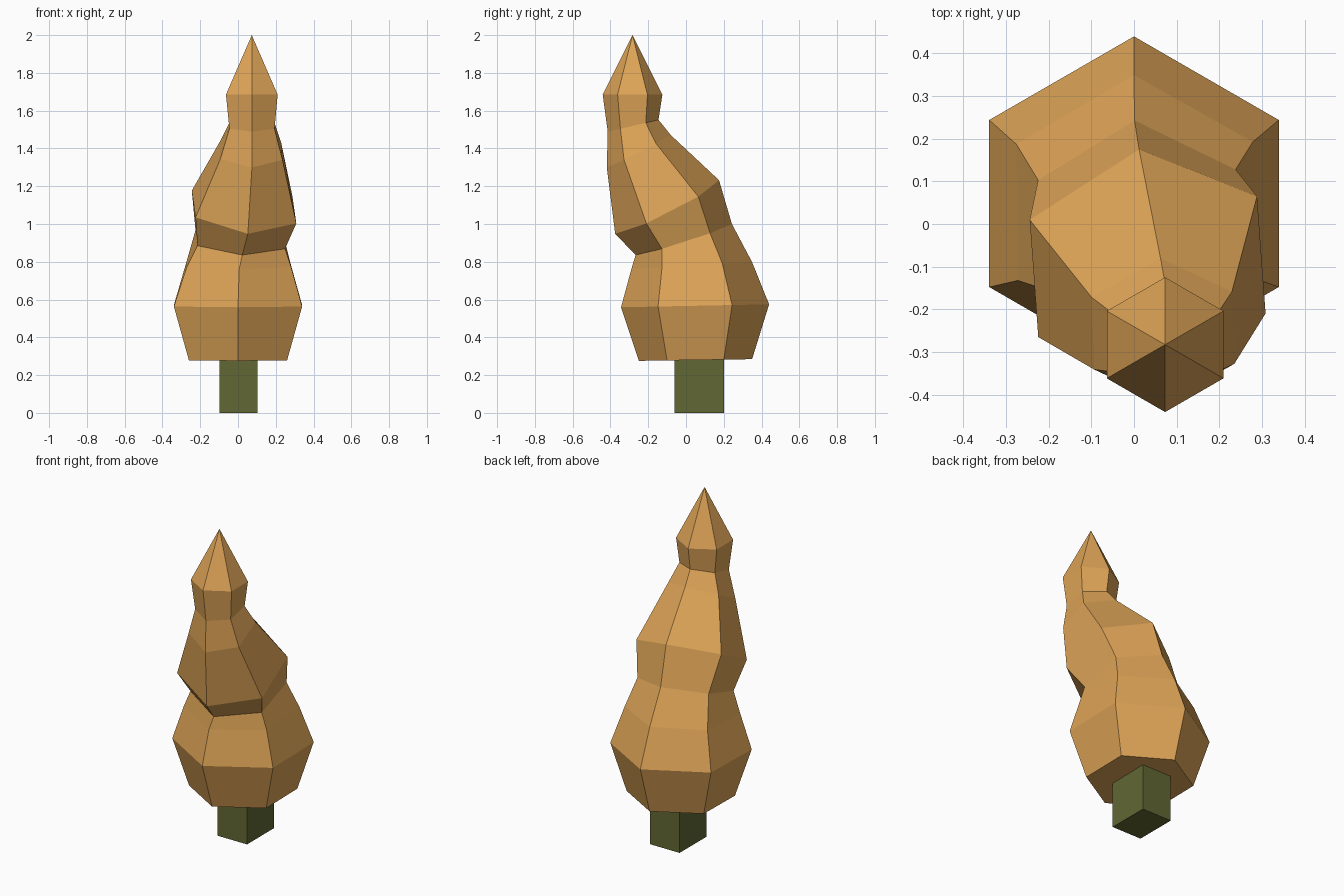
import bpy
import bmesh
from math import pi
from mathutils import Matrix, Vector

default_cube = bpy.data.objects.get("Cube")
if default_cube:
    bpy.data.objects.remove(default_cube, do_unlink=True)


def make_material(name, colour):
    material = bpy.data.materials.new(name)
    material.use_nodes = True
    material.diffuse_color = colour
    material.node_tree.nodes["Principled BSDF"].inputs["Base Color"].default_value = colour
    return material


def make_object(name, bm, material):
    bmesh.ops.recalc_face_normals(bm, faces=bm.faces)
    mesh = bpy.data.meshes.new(name)
    bm.to_mesh(mesh)
    bm.free()
    mesh.materials.append(material)
    obj = bpy.data.objects.new(name, mesh)
    bpy.context.collection.objects.link(obj)
    return obj


def add_ring(bm, centre, radius, tilt, roll, twist, sides=6):
    """Regular polygon with one corner at the back, leaned and twisted in place."""
    lean = Matrix.Rotation(tilt, 3, "X") @ Matrix.Rotation(roll, 3, "Y")
    ring = []
    for i in range(sides):
        turn = Matrix.Rotation(twist + i * 2 * pi / sides, 3, "Z")
        ring.append(bm.verts.new(Vector(centre) + lean @ turn @ Vector((0, radius, 0))))
    return ring


orange_brown = make_material("autumn_orange", (0.73, 0.371, 0.095, 1))
olive = make_material("olive_green", (0.122, 0.136, 0.034, 1))

# Crooked crown: centre, radius, tilt, roll and twist of each ring, bottom to top
crown_rings = [
    ((0, 0.05, 0.28), 0.3, 0.015, 0, 0),
    ((0, 0.048, 0.567), 0.392, 0.02, 0, 0),
    ((0.003, 0.03, 0.78), 0.32, 0.06, 0, 0.01),
    ((0.012, -0.012, 0.918), 0.268, 0.31, 0.05, 0.04),
    ((0.032, -0.1, 1.09), 0.31, 0.47, 0.1, 0.065),
    ((0.068, -0.25, 1.385), 0.19, 0.47, 0.03, 0.03),
    ((0.074, -0.28, 1.52), 0.138, 0.23, 0, 0),
    ((0.073, -0.283, 1.685), 0.158, 0, 0, 0),
]
crown = bmesh.new()
rings = [add_ring(crown, *ring) for ring in crown_rings]
crown.faces.new(rings[0])
for lower, upper in zip(rings, rings[1:]):
    for i in range(len(lower)):
        j = (i + 1) % len(lower)
        crown.faces.new((lower[i], lower[j], upper[j], upper[i]))

# Pointed tip
tip = crown.verts.new((0.073, -0.283, 2))
for i, corner in enumerate(rings[-1]):
    crown.faces.new((corner, rings[-1][(i + 1) % len(rings[-1])], tip))
make_object("tree_crown", crown, orange_brown)

# Square trunk, slightly sunk into the crown
trunk = bmesh.new()
size = Matrix.Diagonal((0.2, 0.26, 0.3, 1))
bmesh.ops.create_cube(trunk, size=1, matrix=Matrix.Translation((0.003, 0.07, 0.15)) @ size)
make_object("tree_trunk", trunk, olive)
